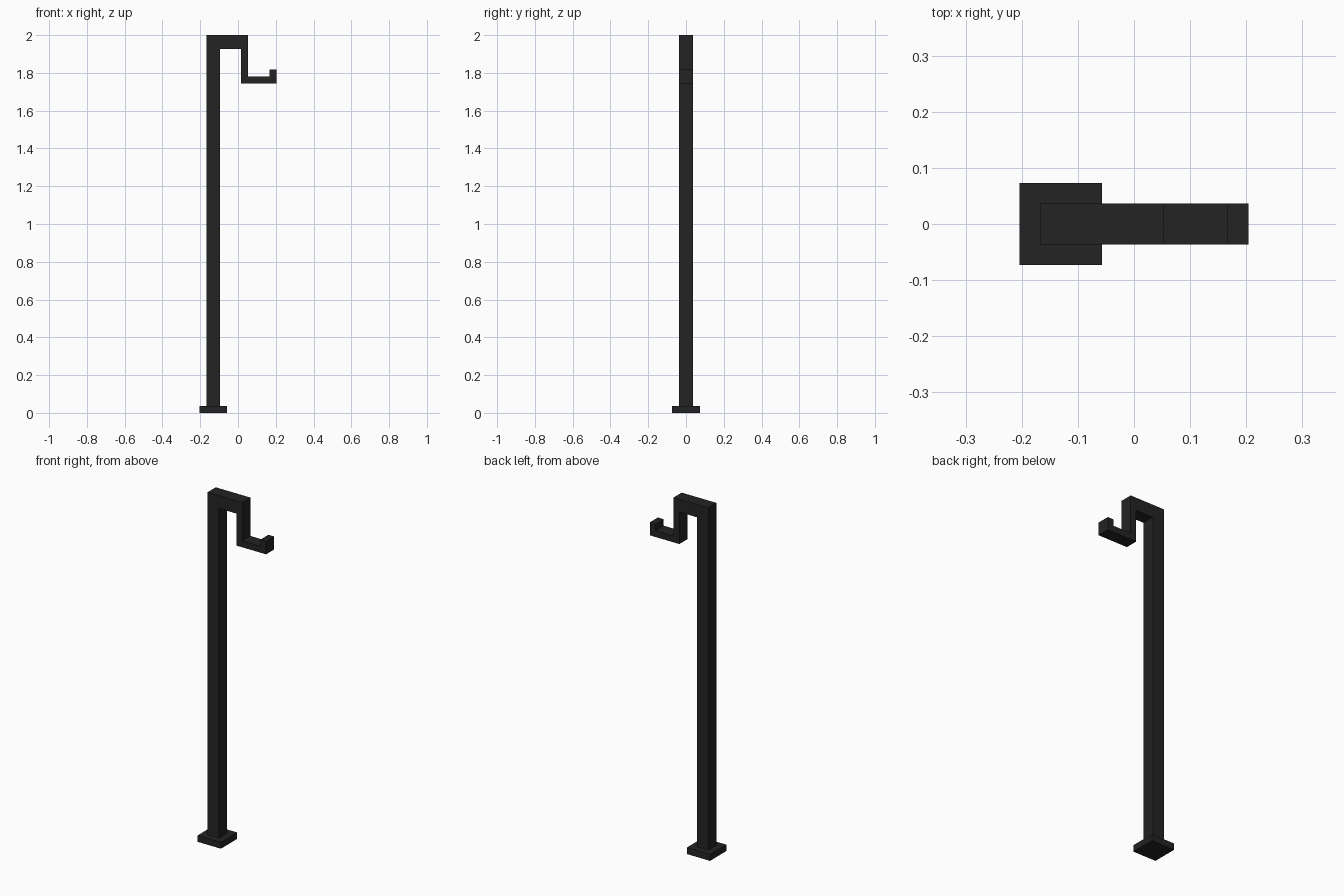
import bpy, bmesh

if "Cube" in bpy.data.objects:
    bpy.data.objects.remove(bpy.data.objects["Cube"])

metal = bpy.data.materials.new("black_metal")
metal.diffuse_color = (0.017, 0.017, 0.017, 1)
metal.use_nodes = True
metal.node_tree.nodes["Principled BSDF"].inputs["Base Color"].default_value = metal.diffuse_color


def extrude_profile(name, points, half_depth):
    """Extrude an x/z outline symmetrically along y."""
    bm = bmesh.new()
    face = bm.faces.new([bm.verts.new((x, -half_depth, z)) for x, z in points])
    res = bmesh.ops.extrude_face_region(bm, geom=[face], use_keep_orig=True)
    verts = [g for g in res["geom"] if isinstance(g, bmesh.types.BMVert)]
    bmesh.ops.translate(bm, verts=verts, vec=(0, 2 * half_depth, 0))
    bmesh.ops.recalc_face_normals(bm, faces=bm.faces[:])
    mesh = bpy.data.meshes.new(name)
    bm.to_mesh(mesh)
    bm.free()
    mesh.materials.append(metal)
    obj = bpy.data.objects.new(name, mesh)
    bpy.context.collection.objects.link(obj)
    return obj


# Square foot plate
extrude_profile("base_plate", [(-0.204, 0), (-0.057, 0), (-0.057, 0.037), (-0.204, 0.037)], 0.0735)

# Post, top arm, drop and upturned hook as one bent outline
extrude_profile("post_and_hook", [
    (-0.167, 0.037), (-0.094, 0.037), (-0.094, 1.9265), (0.0165, 1.9265),
    (0.0165, 1.743), (0.204, 1.743), (0.204, 1.817), (0.167, 1.817),
    (0.167, 1.78), (0.053, 1.78), (0.053, 2.0), (-0.167, 2.0),
], 0.0368)
